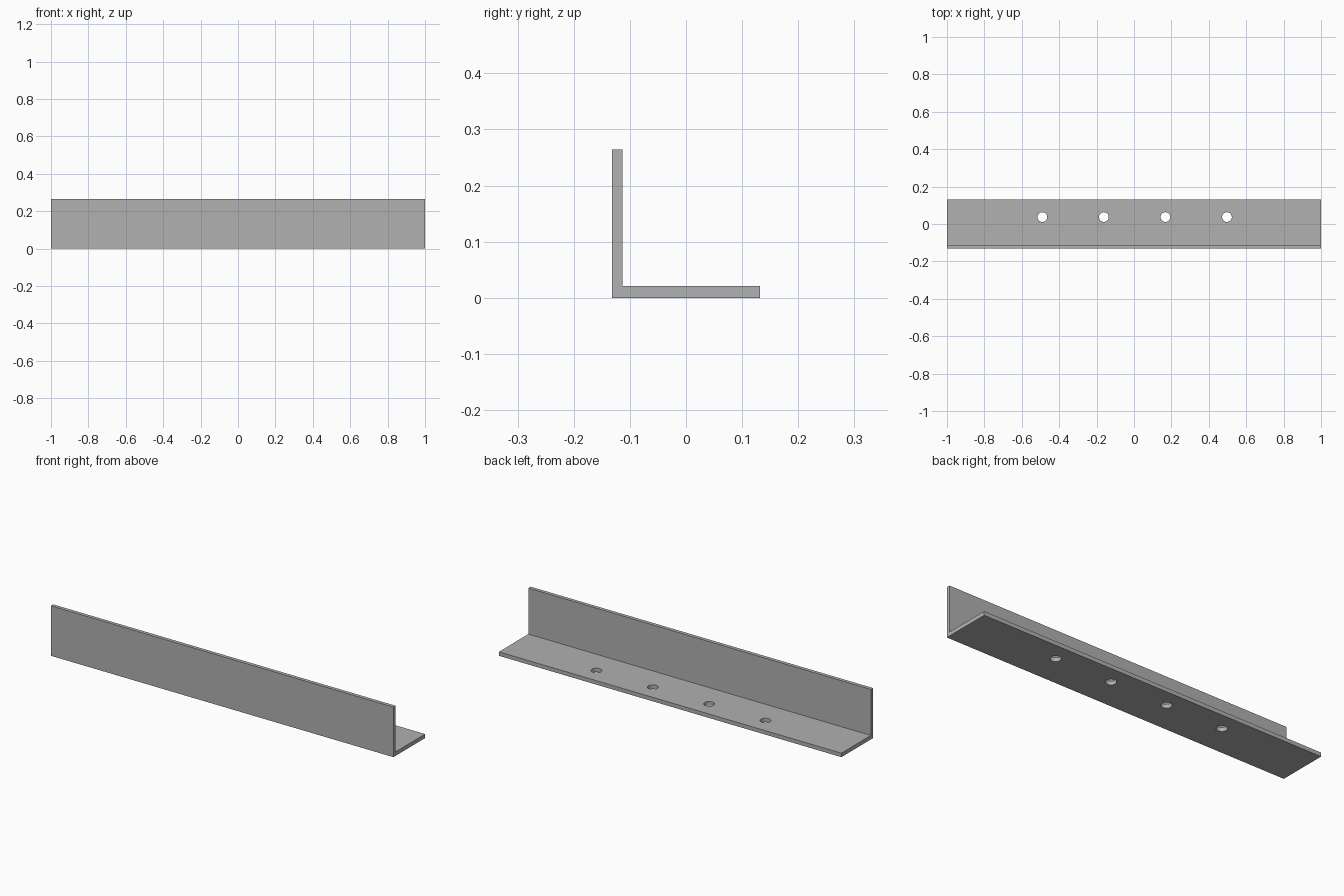
import bpy, bmesh

cube = bpy.data.objects.get("Cube")
if cube:
    bpy.data.objects.remove(cube, do_unlink=True)

LENGTH, SIZE = 2.0, 0.264
WALL, BASE = 0.019, 0.021
HOLE_RADIUS, HOLE_Y = 0.026, 0.037
HOLE_START, HOLE_STEP, HOLE_COUNT = -0.49, 0.329, 4

# Plain grey metal
grey = bpy.data.materials.new("grey_metal")
grey.use_nodes = True
colour = (0.44, 0.44, 0.44, 1)
grey.diffuse_color = colour
grey.node_tree.nodes["Principled BSDF"].inputs["Base Color"].default_value = colour

# L-shaped profile extruded along the length
h = SIZE / 2
profile = [(-h, 0), (h, 0), (h, BASE), (-h + WALL, BASE), (-h + WALL, SIZE), (-h, SIZE)]
bm = bmesh.new()
end = bm.faces.new([bm.verts.new((-LENGTH / 2, y, z)) for y, z in profile])
swept = bmesh.ops.extrude_face_region(bm, geom=[end])["geom"]
bmesh.ops.translate(bm, vec=(LENGTH, 0, 0),
                    verts=[v for v in swept if isinstance(v, bmesh.types.BMVert)])
bmesh.ops.recalc_face_normals(bm, faces=bm.faces)
mesh = bpy.data.meshes.new("angle_bar")
bm.to_mesh(mesh)
bm.free()
mesh.materials.append(grey)
bar = bpy.data.objects.new("angle_bar", mesh)
bpy.context.collection.objects.link(bar)

# Row of screw holes through the base flange
for i in range(HOLE_COUNT):
    bpy.ops.mesh.primitive_cylinder_add(
        vertices=32, radius=HOLE_RADIUS, depth=0.1,
        location=(HOLE_START + i * HOLE_STEP, HOLE_Y, BASE / 2))
    cutter = bpy.context.object
    cutter.name = "hole_cutter"
    cutter.hide_render = True
    cutter.data.materials.append(grey)
    cut = bar.modifiers.new("screw_hole", 'BOOLEAN')
    cut.operation = 'DIFFERENCE'
    cut.solver = 'EXACT'
    cut.object = cutter
    bpy.ops.object.select_all(action='DESELECT')
    bpy.context.view_layer.objects.active = bar
    bar.select_set(True)
    bpy.ops.object.modifier_apply(modifier=cut.name)
    bpy.data.objects.remove(cutter, do_unlink=True)

# Smooth hole walls, crisp bar edges
bpy.ops.object.shade_smooth_by_angle(angle=0.5)
